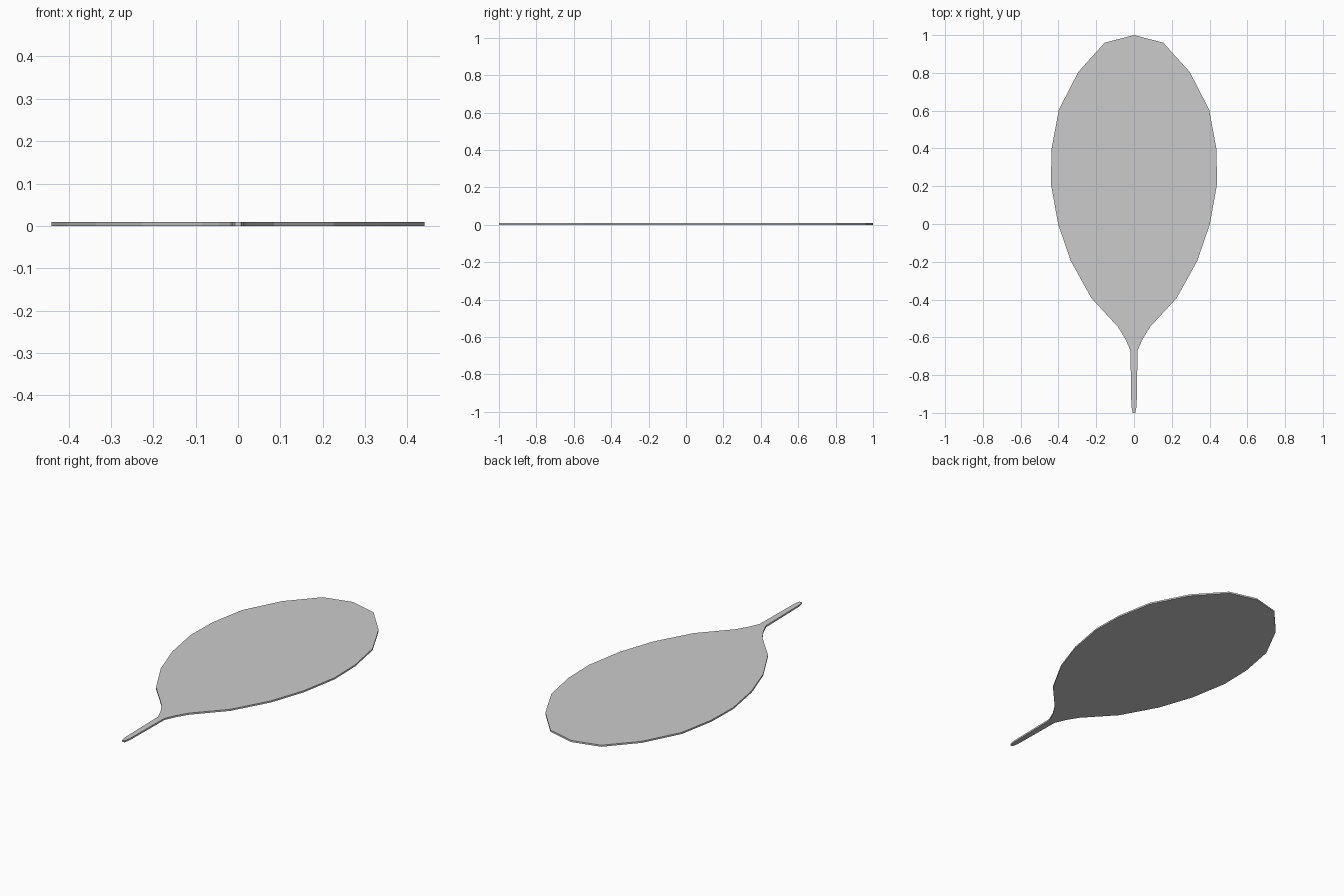
import bpy, bmesh

if "Cube" in bpy.data.objects:
    bpy.data.objects.remove(bpy.data.objects["Cube"])

THICKNESS = 0.009

# Right half of the leaf outline, from tip down to the end of the stem
half = [(0.155, 0.96), (0.295, 0.805), (0.398, 0.605), (0.436, 0.4),
        (0.44, 0.215), (0.402, 0.0), (0.335, -0.195), (0.226, -0.392),
        (0.085, -0.545), (0.045, -0.61), (0.019, -0.67), (0.014, -0.965),
        (0.007, -1.0)]
outline = [(0, 1.0)] + half + [(-x, y) for x, y in reversed(half)]

# Flat leaf blade and stem, extruded to a thin slab
bm = bmesh.new()
face = bm.faces.new([bm.verts.new((x, y, 0)) for x, y in outline])
result = bmesh.ops.extrude_face_region(bm, geom=[face], use_keep_orig=True)
top = [v for v in result["geom"] if isinstance(v, bmesh.types.BMVert)]
bmesh.ops.translate(bm, verts=top, vec=(0, 0, THICKNESS))
bmesh.ops.recalc_face_normals(bm, faces=bm.faces)

mesh = bpy.data.meshes.new("leaf")
bm.to_mesh(mesh)
bm.free()
leaf = bpy.data.objects.new("leaf", mesh)
bpy.context.collection.objects.link(leaf)
